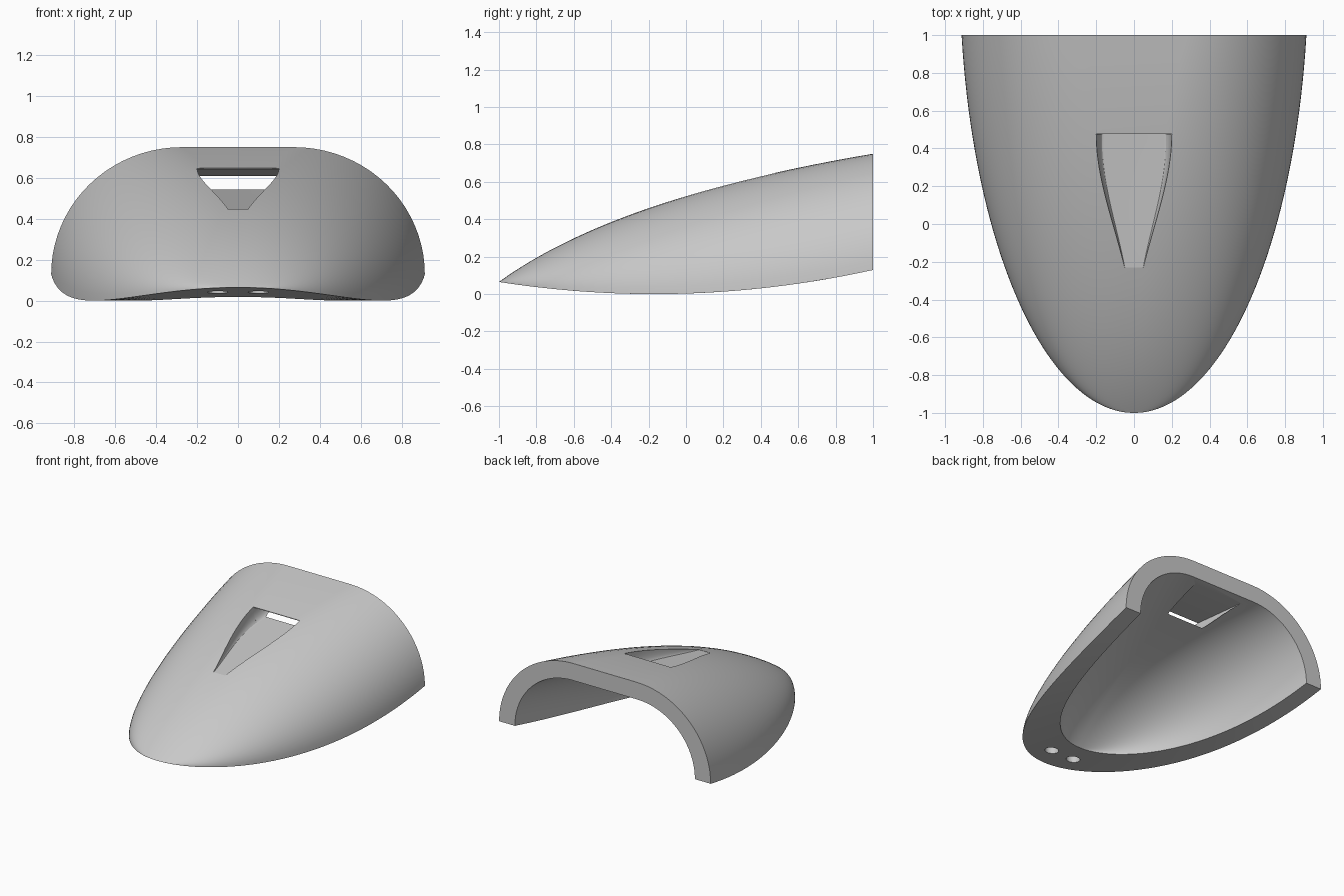
import bpy, bmesh
from math import sqrt, sin, cos, pi

cube = bpy.data.objects.get("Cube")
if cube:
    bpy.data.objects.remove(cube, do_unlink=True)

grey = bpy.data.materials.new("plain_grey")
grey.use_nodes = True
COLOUR = (0.58, 0.58, 0.58, 1)
grey.diffuse_color = COLOUR
grey.node_tree.nodes["Principled BSDF"].inputs["Base Color"].default_value = COLOUR


def make_object(name, bm):
    bmesh.ops.recalc_face_normals(bm, faces=bm.faces)
    mesh = bpy.data.meshes.new(name)
    bm.to_mesh(mesh)
    bm.free()
    mesh.materials.append(grey)
    obj = bpy.data.objects.new(name, mesh)
    bpy.context.collection.objects.link(obj)
    return obj


def rim_z(y):
    return 0.094 * (y + 0.17) ** 2


def crown_z(y, nose, ctrl_u, ctrl_z, back_z):
    # height of a quadratic curve running from the nose to the back edge
    length, u = 1 - nose, y - nose
    k = length - 2 * ctrl_u
    t = (sqrt(ctrl_u ** 2 + k * u) - ctrl_u) / k
    return (1 - t) ** 2 * rim_z(nose) + 2 * t * (1 - t) * ctrl_z + t * t * back_z


def outer_crown(y):
    return crown_z(y, -1, 0.627, 0.52, 0.75)


def inner_crown(y):
    return crown_z(y, -0.61, 0.43, 0.455, 0.617)


STATIONS, ARC = 48, 20


def skin(bm, nose, width, back_flat, crown):
    # arched sections growing from a point at the nose, flatter on top towards the back
    rows = []
    middle = 1.35
    reach = middle - nose
    full = sqrt(1 - ((middle - 1) / reach) ** 2)
    for i in range(STATIONS + 1):
        y = nose + (1 - nose) * (i / STATIONS) ** 2
        w = width / full * sqrt(max(0, 1 - ((middle - y) / reach) ** 2))
        flat = back_flat * ((y + 1) / 2) ** 1.5
        low, high = rim_z(y), crown(y)
        half = []
        for j in range(ARC + 1):
            a = pi / 2 * j / ARC
            half.append((w * (flat + (1 - flat) * cos(a)), low + (high - low) * sin(a)))
        ring = half + [(-x, z) for x, z in reversed(half)]
        rows.append([bm.verts.new((x, y, z)) for x, z in ring])
    return rows


def bridge(bm, a, b):
    for k in range(len(a) - 1):
        bm.faces.new((a[k], a[k + 1], b[k + 1], b[k]))


# Cowl shell: outer skin, inner skin, bottom rim and back edge
bm = bmesh.new()
outer = skin(bm, -1, 0.913, 0.3, outer_crown)
inner = skin(bm, -0.61, 0.777, 0.36, inner_crown)
for rows in (outer, inner):
    for a, b in zip(rows, rows[1:]):
        bridge(bm, a, b)
for side in (0, -1):
    bridge(bm, [r[side] for r in outer], [r[side] for r in inner])
bridge(bm, outer[-1], inner[-1])
bmesh.ops.remove_doubles(bm, verts=bm.verts, dist=0.0002)
cowl = make_object("cowl_shell", bm)

# Air duct cutter: flared ramp with rounded sides that runs under a lip and out through the wall
FRONT, LIP, END = -0.23, 0.475, 0.965


def duct_section(bm, y, under_lip):
    s = min(1, (y - FRONT) / (LIP - FRONT))
    floor = 0.447 + 0.121 * (y - FRONT)
    top_w = 0.05 + 0.15 * (1.1 * s + 0.8 * s ** 2 - 0.9 * s ** 3)
    floor_w = top_w - 0.002 - 0.04 * s
    if under_lip:
        top_w += 0.03 * (y - LIP)
        top = outer_crown(LIP) - 0.005 - 0.075 * (y - LIP)
        cap = top + 0.0005
    else:
        top = max(outer_crown(y), floor + 0.001)
        cap = top + 0.1
    half = []
    for j in range(7):
        a = pi / 2 * j / 6
        half.append((floor_w + (top_w - floor_w) * sin(a), floor + (top - floor) * (1 - cos(a))))
    half.append((top_w, cap))
    ring = half + [(-x, z) for x, z in reversed(half)]
    return [bm.verts.new((x, y, z)) for x, z in ring]


bm = bmesh.new()
RAMP = 16
sections = [duct_section(bm, FRONT + (LIP - FRONT) * i / RAMP, False) for i in range(RAMP + 1)]
sections += [duct_section(bm, y, True) for y in (LIP + 0.0005, 0.65, END)]
for a, b in zip(sections, sections[1:]):
    bridge(bm, a + a[:1], b + b[:1])
bm.faces.new(sections[0])
bm.faces.new(sections[-1])
cutters = [make_object("duct_cutter", bm)]

# Blind mounting holes in the nose rim
for side in (-1, 1):
    bm = bmesh.new()
    bmesh.ops.create_cone(bm, cap_ends=True, segments=32, radius1=0.05, radius2=0.05, depth=0.2)
    bmesh.ops.translate(bm, verts=bm.verts, vec=(0.1 * side, -0.8, 0))
    cutters.append(make_object("hole_cutter", bm))

bpy.ops.object.select_all(action='DESELECT')
bpy.context.view_layer.objects.active = cowl
cowl.select_set(True)
for cutter in cutters:
    mod = cowl.modifiers.new("cut", 'BOOLEAN')
    mod.operation = 'DIFFERENCE'
    mod.solver = 'EXACT'
    mod.object = cutter
    bpy.ops.object.modifier_apply(modifier=mod.name)
    bpy.data.objects.remove(cutter, do_unlink=True)

bpy.ops.object.shade_smooth_by_angle(angle=0.5)
weighted = cowl.modifiers.new("even_shading", 'WEIGHTED_NORMAL')
weighted.keep_sharp = True
